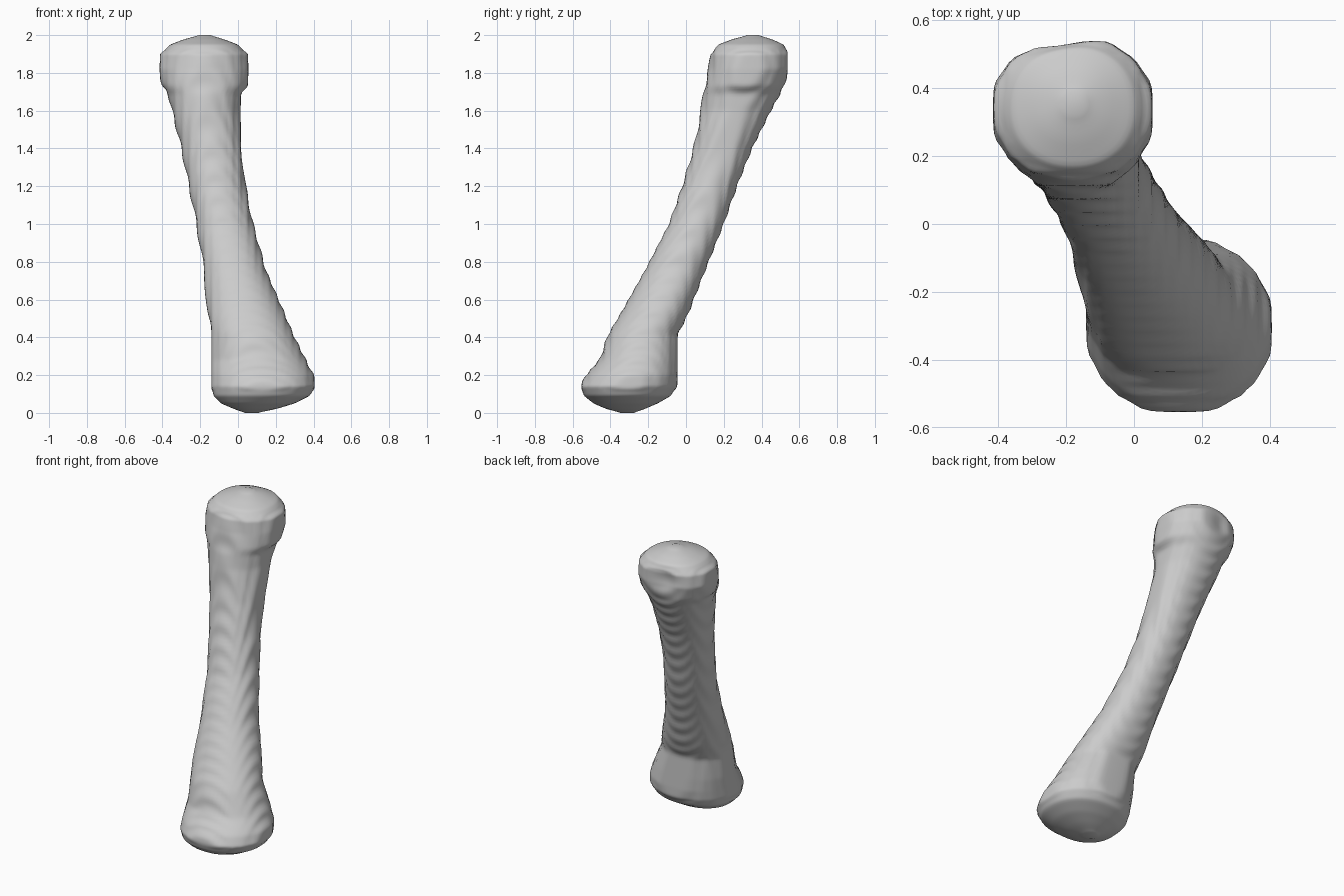
import bpy, bmesh, math
from mathutils import Vector

cube = bpy.data.objects.get("Cube")
if cube:
    bpy.data.objects.remove(cube, do_unlink=True)

SIDES, LAYERS = 64, 150
PITCH = 0.039      # spacing of the terraced ripples
RIPPLE = 0.85      # sharpness of the terraces

# Bone outline in hundredths: height, left/right limits, front/back limits
OUTLINE = [
    (0, 4, 10, -34, -28), (2, -2, 20, -42, -22), (5, -9, 30, -49, -15),
    (9, -13, 38, -54, -8), (14, -14, 41, -56, -5), (20, -14, 40, -53, -4),
    (28, -14, 36, -46, -4), (42, -14, 29, -41, -4), (52, -16, 25, -35, 1),
    (75, -18, 15, -22, 10), (100, -22, 8, -9, 20), (120, -26, 4, -2, 27),
    (140, -30, 2, 4, 35), (160, -35, 1, 8, 45), (169, -37, 2, 9, 50),
    (173, -40, 5, 10, 52), (182, -42, 6, 12, 55), (190, -41, 5, 13, 55),
    (195, -36, 0, 17, 52), (198, -28, -8, 25, 45), (200, -20, -15, 33, 38),
]


def limits(z):
    """Interpolated outline limits at height z."""
    for low, high in zip(OUTLINE, OUTLINE[1:]):
        if z * 100 <= high[0] + 1e-6:
            t = (z * 100 - low[0]) / (high[0] - low[0])
            return [(a + (b - a) * t) / 100 for a, b in zip(low[1:], high[1:])]


def terrace(value, origin):
    """Pull a coordinate softly towards evenly spaced steps."""
    turn = math.tau / PITCH
    return value - RIPPLE * math.sin((value - origin) * turn) / turn


def rounded(c):
    """Slightly squared circle coordinate."""
    return math.copysign(abs(c) ** 0.92, c)


def make_bone(material):
    bm = bmesh.new()
    dent = Vector((-0.24, 0.55, 1.85))
    rings = []
    for i in range(LAYERS + 1):
        # Layers gather towards both rounded ends
        u = i / LAYERS
        z = 2 * (u - 0.6 * math.sin(math.tau * u) / math.tau)
        x0, x1, y0, y1 = limits(z)
        ring = []
        for k in range(SIDES):
            a = math.tau * k / SIDES
            x = (x0 + x1) / 2 + (x1 - x0) / 2 * rounded(math.cos(a))
            y = (y0 + y1) / 2 + (y1 - y0) / 2 * rounded(math.sin(a))
            if 0.12 < z < 1.92:
                x, y = terrace(x, 0.015), terrace(y, -0.045)
            # Shallow hollow at the back of the upper knuckle
            near = (Vector((x, y, z)) - dent).length
            y -= 0.03 * math.exp(-(near / 0.08) ** 2)
            ring.append(bm.verts.new((x, y, z)))
        rings.append(ring)
    for low, high in zip(rings, rings[1:]):
        for k in range(SIDES):
            n = (k + 1) % SIDES
            bm.faces.new((low[k], low[n], high[n], high[k]))
    bm.faces.new(rings[0][::-1])
    bm.faces.new(rings[-1])
    # Soften the terraces and the joints between outline sections
    for _ in range(2):
        bmesh.ops.smooth_vert(bm, verts=bm.verts, factor=0.5,
                              use_axis_x=True, use_axis_y=True)
    mesh = bpy.data.meshes.new("bone")
    bm.to_mesh(mesh)
    bm.free()
    mesh.materials.append(material)
    bone = bpy.data.objects.new("bone", mesh)
    bpy.context.collection.objects.link(bone)
    return bone


grey = bpy.data.materials.new("plain grey")
grey.use_nodes = True
colour = (0.6, 0.6, 0.6, 1)
grey.diffuse_color = colour
grey.node_tree.nodes["Principled BSDF"].inputs["Base Color"].default_value = colour

bone = make_bone(grey)
bpy.context.view_layer.objects.active = bone
bone.select_set(True)
bpy.ops.object.shade_smooth_by_angle(angle=math.radians(40))
